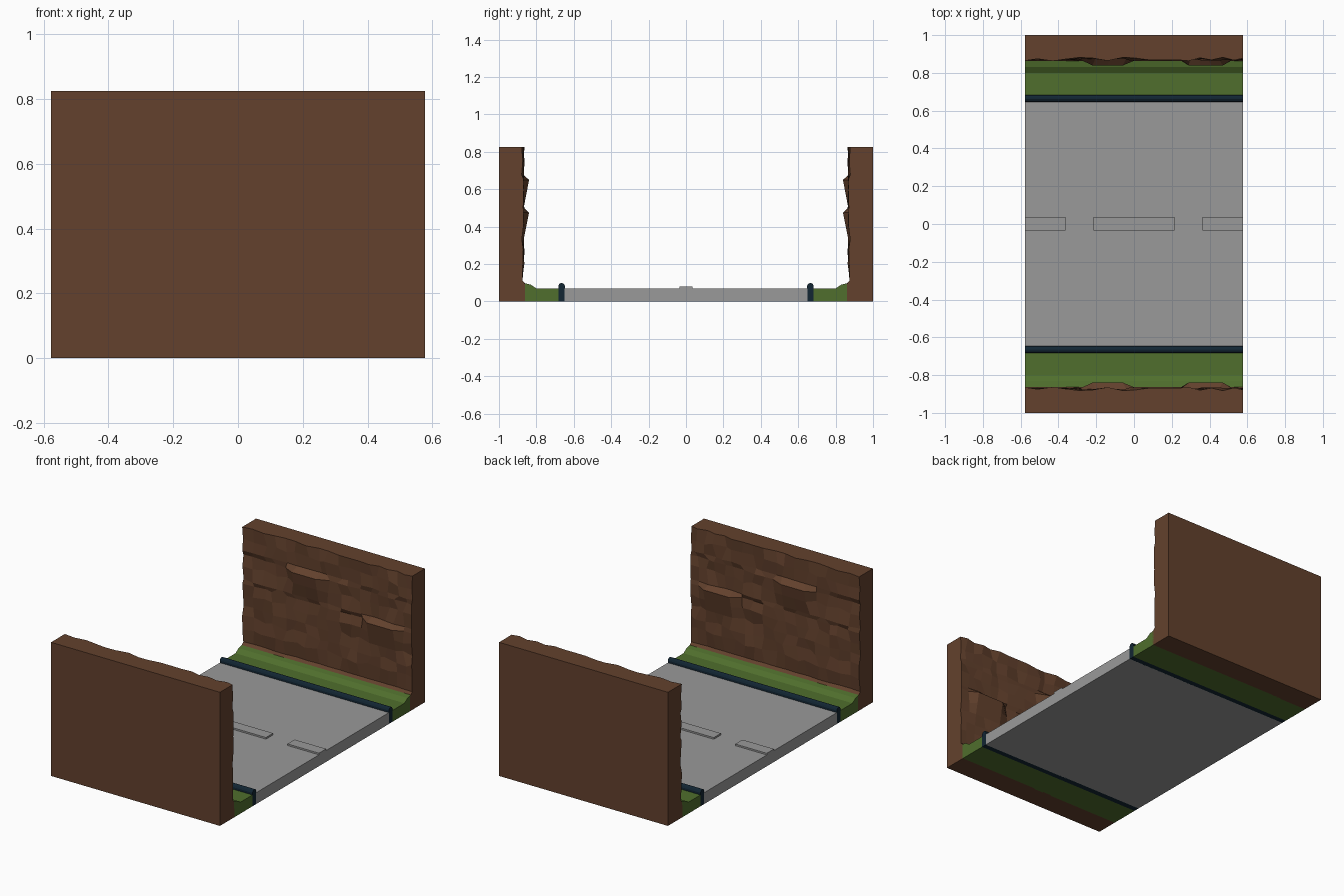
import bpy, bmesh, random
from mathutils import Vector

if "Cube" in bpy.data.objects:
    bpy.data.objects.remove(bpy.data.objects["Cube"])

random.seed(4)
HALF = 0.577  # half length of the segment along x


def material(name, rgb):
    m = bpy.data.materials.new(name)
    m.diffuse_color = (*rgb, 1)
    m.use_nodes = True
    m.node_tree.nodes["Principled BSDF"].inputs["Base Color"].default_value = m.diffuse_color
    return m


GREY = material("road grey", (0.32, 0.32, 0.32))
NAVY = material("curb navy", (0.006, 0.019, 0.033))
GREEN = material("grass green", (0.08, 0.158, 0.026))
BROWN = material("rock brown", (0.125, 0.053, 0.026))


def loft(name, xs, sections, mat, mirror=False):
    """Join (y, z) or (x, y, z) cross-sections along x into a capped flat-faced solid."""
    bm = bmesh.new()
    rings = [[bm.verts.new((x, p[0], p[1]) if len(p) == 2 else p) for p in sec]
             for x, sec in zip(xs, sections)]
    for a, b in zip(rings, rings[1:]):
        n = len(a)
        for i in range(n):
            j = (i + 1) % n
            bm.faces.new((a[i], a[j], b[j], b[i]))
    bm.faces.new(rings[0])
    bm.faces.new(rings[-1])
    bmesh.ops.recalc_face_normals(bm, faces=bm.faces)
    me = bpy.data.meshes.new(name)
    bm.to_mesh(me)
    bm.free()
    me.materials.append(mat)
    ob = bpy.data.objects.new(name, me)
    bpy.context.collection.objects.link(ob)
    if mirror:
        mod = ob.modifiers.new("both sides", 'MIRROR')
        mod.use_axis = (False, True, False)
        mod.use_mirror_merge = False
    return ob


def extrude(name, profile, x0, x1, mat, mirror=False):
    return loft(name, (x0, x1), (profile, profile), mat, mirror)


def rect(y0, y1, z0, z1):
    return [(y0, z0), (y1, z0), (y1, z1), (y0, z1)]


# road slab and raised lane dashes
extrude("road", rect(-0.65, 0.65, 0, 0.07), -HALF, HALF, GREY)
for i, (x0, x1) in enumerate(((-HALF, -0.362), (-0.215, 0.215), (0.362, HALF))):
    extrude(f"lane_dash_{i + 1}", rect(-0.034, 0.036, 0.07, 0.08), x0, x1, GREY)

# rounded curbs
extrude("curb", [(0.647, 0), (0.647, 0.083), (0.652, 0.093), (0.661, 0.098), (0.669, 0.098),
                 (0.678, 0.093), (0.683, 0.083), (0.683, 0)], -HALF, HALF, NAVY, True)

# grass verges rising to the cliff
extrude("grass_verge", [(0.683, 0), (0.683, 0.07), (0.8, 0.07), (0.83, 0.09),
                        (0.862, 0.097), (0.862, 0)], -HALF, HALF, GREEN, True)

# cliff walls: rough inner face with two jutting ledges
columns = [-HALF, -0.51, -0.43, -0.36, -0.29, -0.22, -0.14, -0.06, 0.0, 0.08,
           0.15, 0.22, 0.29, 0.35, 0.41, 0.47, 0.53, HALF]
rows = [0.2, 0.27, 0.34, 0.41, 0.475, 0.5, 0.58, 0.65, 0.68, 0.75]
ledges = [(-0.23, -0.05, 0.65, 0.5), (0.28, 0.48, 0.475, 0.33)]  # x0, x1, tip z, foot z


def section(k, x):
    end = k in (0, len(columns) - 1)
    pts = [(x, 1, 0), (x, 0.856, 0), (x, 0.856, 0.09),
           (x, 0.878 + random.uniform(-0.004, 0.004), 0.112)]
    for z in rows:
        y = 0.873 + random.uniform(-0.009, 0.009)
        dx, dz = random.uniform(-0.02, 0.02), random.uniform(-0.012, 0.012)
        for x0, x1, tip, foot in ledges:
            if x0 < x < x1 and foot < z <= tip:
                t = (z - foot) / (tip - foot)
                y, dx, dz = 0.868 - 0.029 * t, 0, 0
        if z in (0.5, 0.68, 0.475, 0.65):
            dz = 0
        pts.append((x if end else x + dx, y, z + dz))
    pts.append((x, 0.873 + random.uniform(-0.01, 0.01), 0.825))
    pts.append((x, 1, 0.825))
    return pts


loft("cliff_wall", columns, [section(k, x) for k, x in enumerate(columns)], BROWN, True)
